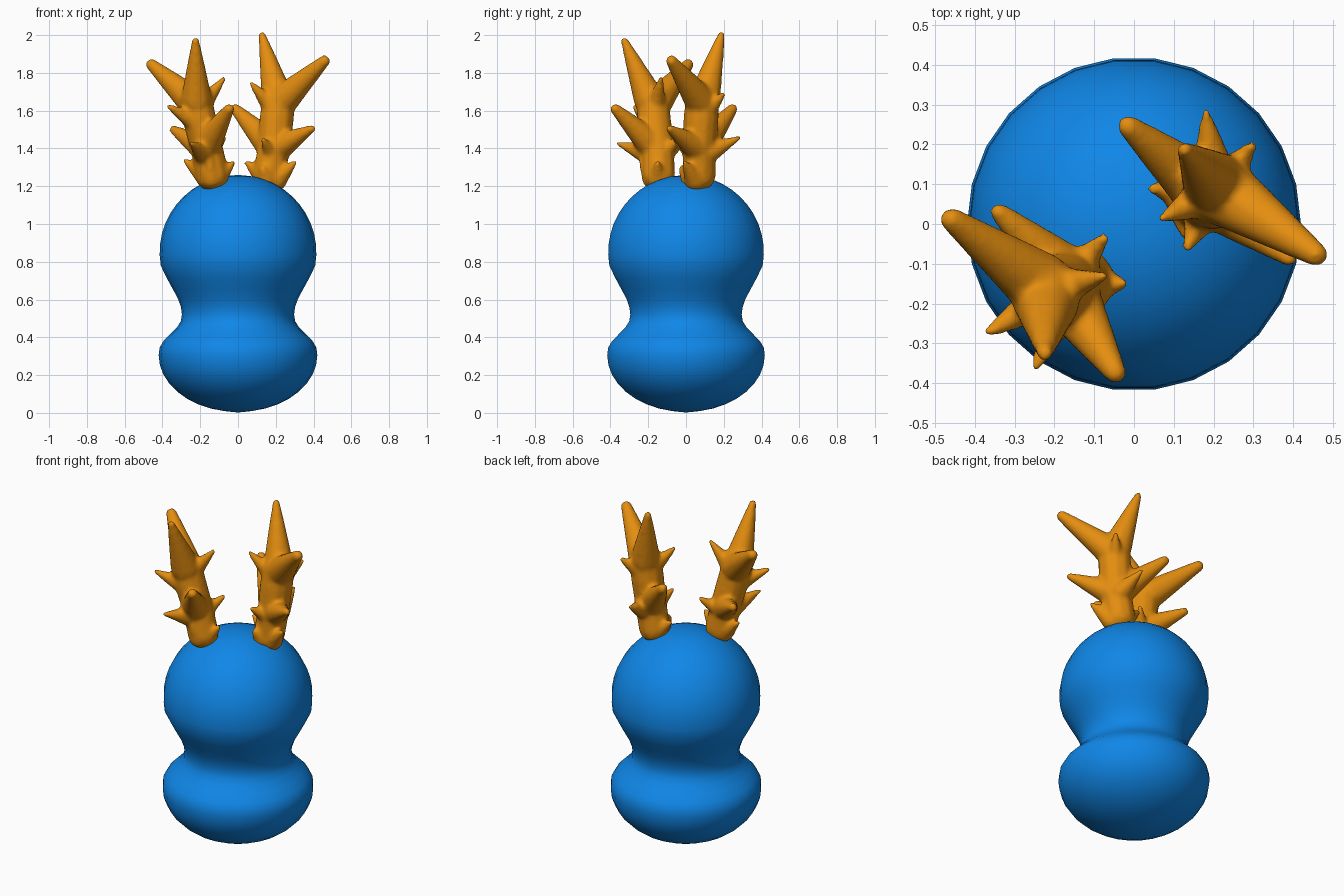
import bpy, bmesh, math
from mathutils import Vector, Matrix


def material(name, rgb):
    m = bpy.data.materials.new(name)
    m.diffuse_color = (*rgb, 1)
    return m


blue = material("blue", (0.005, 0.25, 0.83))
orange = material("orange", (0.78, 0.27, 0.005))


def finish(bm, name, mat):
    me = bpy.data.meshes.new(name)
    bm.to_mesh(me)
    bm.free()
    me.materials.append(mat)
    for p in me.polygons:
        p.use_smooth = True
    ob = bpy.data.objects.new(name, me)
    bpy.context.collection.objects.link(ob)
    return ob


# Body: lathed profile, squashed base, waist and round head
prof = [(0.42 * math.sin(t), 0.305 - 0.30 * math.cos(t))
        for t in [math.radians(a) for a in range(10, 91, 10)]]
prof += [(0.415, 0.345), (0.395, 0.38), (0.36, 0.415), (0.325, 0.45), (0.303, 0.485),
         (0.297, 0.52), (0.302, 0.56), (0.318, 0.605), (0.345, 0.655), (0.375, 0.71)]
prof += [(0.415 * math.cos(t), 0.85 + 0.41 * math.sin(t))
         for t in [math.radians(a) for a in range(-10, 86, 8)]]
N = 26
bm = bmesh.new()
rings = [[bm.verts.new((r * math.cos(2 * math.pi * i / N), r * math.sin(2 * math.pi * i / N), z))
          for i in range(N)] for r, z in prof]
for a, b in zip(rings, rings[1:]):
    for i in range(N):
        j = (i + 1) % N
        bm.faces.new((a[i], a[j], b[j], b[i]))
bot, top = bm.verts.new((0, 0, 0.002)), bm.verts.new((0, 0, 1.26))
for i in range(N):
    j = (i + 1) % N
    bm.faces.new((bot, rings[0][j], rings[0][i]))
    bm.faces.new((top, rings[-1][i], rings[-1][j]))
finish(bm, "body", blue)


# Antlers: branches of overlapping spheres fused into one smooth skin
def branch(bm, pts):
    for (p, r), (q, s) in zip(pts, pts[1:]):
        p, q = Vector(p), Vector(q)
        n = max(2, int((q - p).length / 0.015))
        for k in range(n + 1):
            t = k / n
            bmesh.ops.create_icosphere(bm, subdivisions=2, radius=r + (s - r) * t,
                                       matrix=Matrix.Translation(p.lerp(q, t)))


def tine(bm, root, tip, r0, r1):
    root, tip = Vector(root), Vector(tip)
    end = tip - (tip - root).normalized() * r1 * 0.6
    branch(bm, [(root, r0), (root.lerp(end, 0.5), r0 * 0.5 + r1 * 0.5), (end, r1)])


def antler(name, trunk, tines):
    bm = bmesh.new()
    branch(bm, trunk)
    for t in tines:
        tine(bm, *t)
    ob = finish(bm, name, orange)
    rm = ob.modifiers.new("fuse", 'REMESH')
    rm.mode = 'VOXEL'
    rm.voxel_size = 0.011
    rm.use_smooth_shade = True
    sm = ob.modifiers.new("soften", 'SMOOTH')
    sm.factor = 0.5
    sm.iterations = 8


antler("right_antler",
       [((0.165, 0.07, 1.26), 0.09), ((0.19, 0.07, 1.4), 0.09),
        ((0.205, 0.08, 1.56), 0.095), ((0.215, 0.085, 1.66), 0.09)],
       [((0.205, 0.1, 1.68), (0.125, 0.19, 2.01), 0.085, 0.022),
        ((0.24, 0.07, 1.66), (0.47, -0.085, 1.875), 0.085, 0.032),
        ((0.16, 0.1, 1.43), (-0.025, 0.255, 1.62), 0.08, 0.03),
        ((0.22, 0.05, 1.41), (0.4, -0.095, 1.51), 0.075, 0.022),
        ((0.18, 0.07, 1.62), (0.065, 0.01, 1.75), 0.055, 0.014),
        ((0.2, 0.12, 1.38), (0.18, 0.29, 1.46), 0.06, 0.012),
        ((0.22, 0.1, 1.58), (0.3, 0.2, 1.69), 0.055, 0.016),
        ((0.18, 0.04, 1.37), (0.13, -0.065, 1.45), 0.05, 0.016),
        ((0.2, 0.05, 1.23), (0.305, -0.01, 1.33), 0.06, 0.016),
        ((0.14, 0.08, 1.24), (0.04, 0.09, 1.33), 0.055, 0.016),
        ((0.15, 0.03, 1.24), (0.13, -0.03, 1.3), 0.06, 0.02)])

antler("left_antler",
       [((-0.135, -0.145, 1.26), 0.09), ((-0.165, -0.15, 1.4), 0.088),
        ((-0.205, -0.17, 1.56), 0.092), ((-0.225, -0.175, 1.66), 0.088)],
       [((-0.22, -0.195, 1.66), (-0.225, -0.33, 1.98), 0.085, 0.022),
        ((-0.24, -0.15, 1.65), (-0.47, 0.02, 1.855), 0.085, 0.032),
        ((-0.16, -0.19, 1.43), (-0.04, -0.385, 1.62), 0.08, 0.03),
        ((-0.18, -0.12, 1.4), (-0.35, 0.04, 1.505), 0.075, 0.025),
        ((-0.19, -0.16, 1.63), (-0.07, -0.13, 1.775), 0.055, 0.014),
        ((-0.18, -0.2, 1.37), (-0.25, -0.37, 1.43), 0.06, 0.012),
        ((-0.23, -0.19, 1.54), (-0.37, -0.275, 1.625), 0.055, 0.016),
        ((-0.15, -0.12, 1.37), (-0.07, -0.03, 1.46), 0.05, 0.016),
        ((-0.16, -0.13, 1.24), (-0.285, -0.1, 1.34), 0.06, 0.016),
        ((-0.11, -0.15, 1.24), (-0.02, -0.15, 1.33), 0.055, 0.016),
        ((-0.14, -0.18, 1.24), (-0.15, -0.24, 1.34), 0.055, 0.016)])
